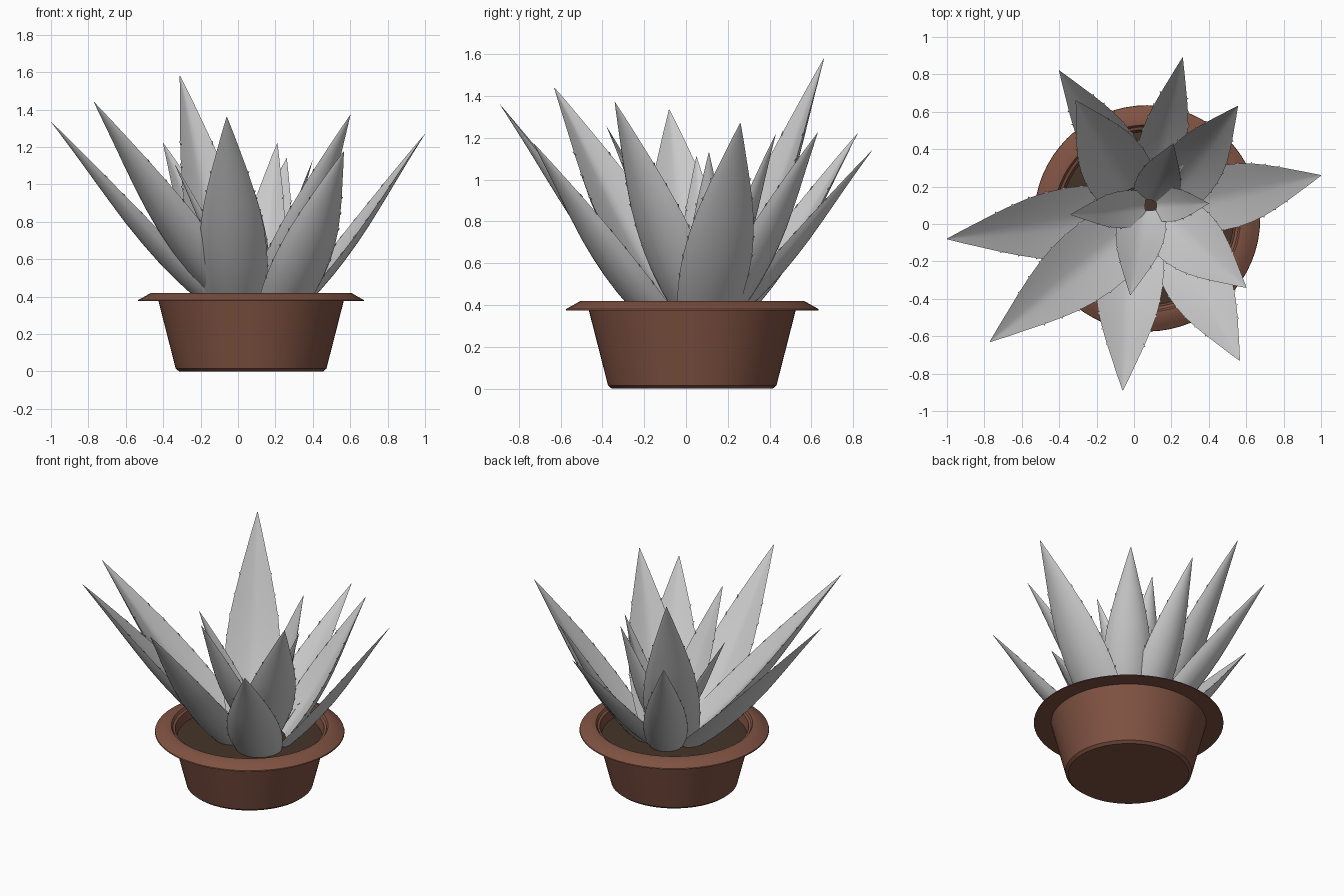
import bpy, bmesh, math
from mathutils import Vector

if "Cube" in bpy.data.objects:
    bpy.data.objects.remove(bpy.data.objects["Cube"])


def material(name, rgb):
    m = bpy.data.materials.new(name)
    m.diffuse_color = (*rgb, 1)
    m.use_nodes = True
    m.node_tree.nodes["Principled BSDF"].inputs["Base Color"].default_value = m.diffuse_color
    return m


LEAF = material("leaf grey", (0.60, 0.60, 0.60))
CLAY = material("terracotta", (0.215, 0.085, 0.055))
SOIL = material("soil brown", (0.06, 0.034, 0.022))
CX, CY = 0.07, 0.03


def finish(name, bm, mat, angle):
    bmesh.ops.recalc_face_normals(bm, faces=bm.faces)
    me = bpy.data.meshes.new(name)
    bm.to_mesh(me)
    bm.free()
    me.materials.append(mat)
    ob = bpy.data.objects.new(name, me)
    bpy.context.collection.objects.link(ob)
    bpy.ops.object.select_all(action='DESELECT')
    ob.select_set(True)
    bpy.context.view_layer.objects.active = ob
    bpy.ops.object.shade_smooth_by_angle(angle=math.radians(angle))
    return ob


def lathe(name, profile, mat, n=64):
    """Revolve (radius, z) points about the pot axis."""
    bm = bmesh.new()
    rings = []
    for r, z in profile:
        if r == 0:
            rings.append([bm.verts.new((CX, CY, z))] * n)
        else:
            rings.append([bm.verts.new((CX + r * math.cos(2 * math.pi * i / n),
                                        CY + r * math.sin(2 * math.pi * i / n), z)) for i in range(n)])
    for a, b in zip(rings, rings[1:]):
        for i in range(n):
            j = (i + 1) % n
            bm.faces.new(list(dict.fromkeys((a[i], a[j], b[j], b[i]))))
    return finish(name, bm, mat, 30)


def lerp_table(table, t):
    for (t0, v0), (t1, v1) in zip(table, table[1:]):
        if t <= t1:
            return v0 + (v1 - v0) * (t - t0) / (t1 - t0)
    return table[-1][1]


WIDTH = [(0, .85), (.1, .95), (.2, 1), (.3, 1), (.4, .95), (.5, .86),
         (.6, .72), (.7, .56), (.8, .38), (.9, .2), (1, .01)]


def leaf(name, base, tip, width, depth=0.27, teeth=6):
    """Fleshy channelled leaf: crescent section swept from base to tip."""
    base, tip = Vector(base), Vector(tip)
    axis = (tip - base).normalized()
    side = axis.cross(Vector((0, 0, 1))).normalized()
    up = side.cross(axis)                      # towards the plant centre
    bm = bmesh.new()
    steps, half = 20, 6

    def centre(t):                             # slight outward bow near the base
        return base.lerp(tip, t) - up * 0.02 * math.sin(math.pi * t) * (1 - t)

    rings = []
    for k in range(steps + 1):
        t = k / steps
        w = width * lerp_table(WIDTH, t)
        d = w * depth * (1.1 - 0.25 * t)
        c = centre(t)
        us = [-1 + i / half for i in range(2 * half + 1)]
        lower = [c + side * u * w / 2 - up * d * (1 - u * u) ** 0.8 for u in us]
        upper = [c + side * u * w / 2 - up * d * 0.5 * (1 - abs(u) ** 1.3) for u in us[-2:0:-1]]
        rings.append([bm.verts.new(p) for p in lower + upper])
    n = len(rings[0])
    for a, b in zip(rings, rings[1:]):
        for i in range(n):
            bm.faces.new((a[i], a[(i + 1) % n], b[(i + 1) % n], b[i]))
    bm.faces.new(rings[0])
    bm.faces.new(rings[-1])
    # tiny marginal spines
    for k in range(teeth):
        t = 0.2 + 0.6 * k / teeth
        for s in (-1, 1):
            p = centre(t) + side * s * (width * lerp_table(WIDTH, t) / 2 - 0.004)
            r = 0.008
            ring = [bm.verts.new(p + axis * r * 1.5), bm.verts.new(p - axis * r * 1.5 + up * r * .5),
                    bm.verts.new(p - axis * r * 1.5 - up * r * .5)]
            top = bm.verts.new(p + side * s * 0.010 + axis * 0.010)
            bm.faces.new(ring)
            for i in range(3):
                bm.faces.new((ring[i], ring[(i + 1) % 3], top))
    return finish(name, bm, LEAF, 40)


# Pot: body, flared rim and inner wall
lathe("pot", [(0, 0), (.385, 0), (.403, .015), (.495, .375), (.605, .375), (.603, .382),
              (.575, .397), (.535, .42), (.50, .42), (.49, .405), (.475, .40), (.455, .30)], CLAY)
lathe("soil", [(0, .345), (.466, .34)], SOIL)

# Outer leaves: base, tip, width, depth
OUTER = [
    ((-.06, .04, .38), (-1.0, -.08, 1.335), .38, .27),
    ((-.01, -.02, .40), (-.77, -.63, 1.44), .39, .27),
    ((-.01, -.06, .37), (-.06, -.89, 1.36), .36, .27),
    ((.235, -.11, .35), (.565, -.73, 1.175), .35, .25),
    ((.30, .10, .37), (1.0, .26, 1.27), .34, .18),
    ((.21, .16, .37), (.555, .63, 1.225), .31, .25),
    ((.10, .19, .37), (.26, .89, 1.14), .26, .25),
    ((.00, .22, .37), (-.40, .82, 1.22), .28, .25),
    ((-.01, .15, .39), (-.31, .66, 1.58), .36, .25),
    ((.14, .05, .39), (.60, -.34, 1.37), .35, .25),
]
for i, (b, t, w, d) in enumerate(OUTER):
    leaf(f"outer_leaf_{i + 1}", b, t, w, d)

# Young leaves around the heart
INNER = [
    ((.08, .09, .41), (-.34, .05, 1.11), .20),
    ((.10, .10, .41), (.40, .11, 1.13), .18),
    ((.09, .10, .41), (.21, .43, 1.22), .24),
    ((.06, .10, .41), (-.02, -.38, 1.255), .26),
]
for i, (b, t, w) in enumerate(INNER):
    leaf(f"inner_leaf_{i + 1}", b, t, w, teeth=4)
